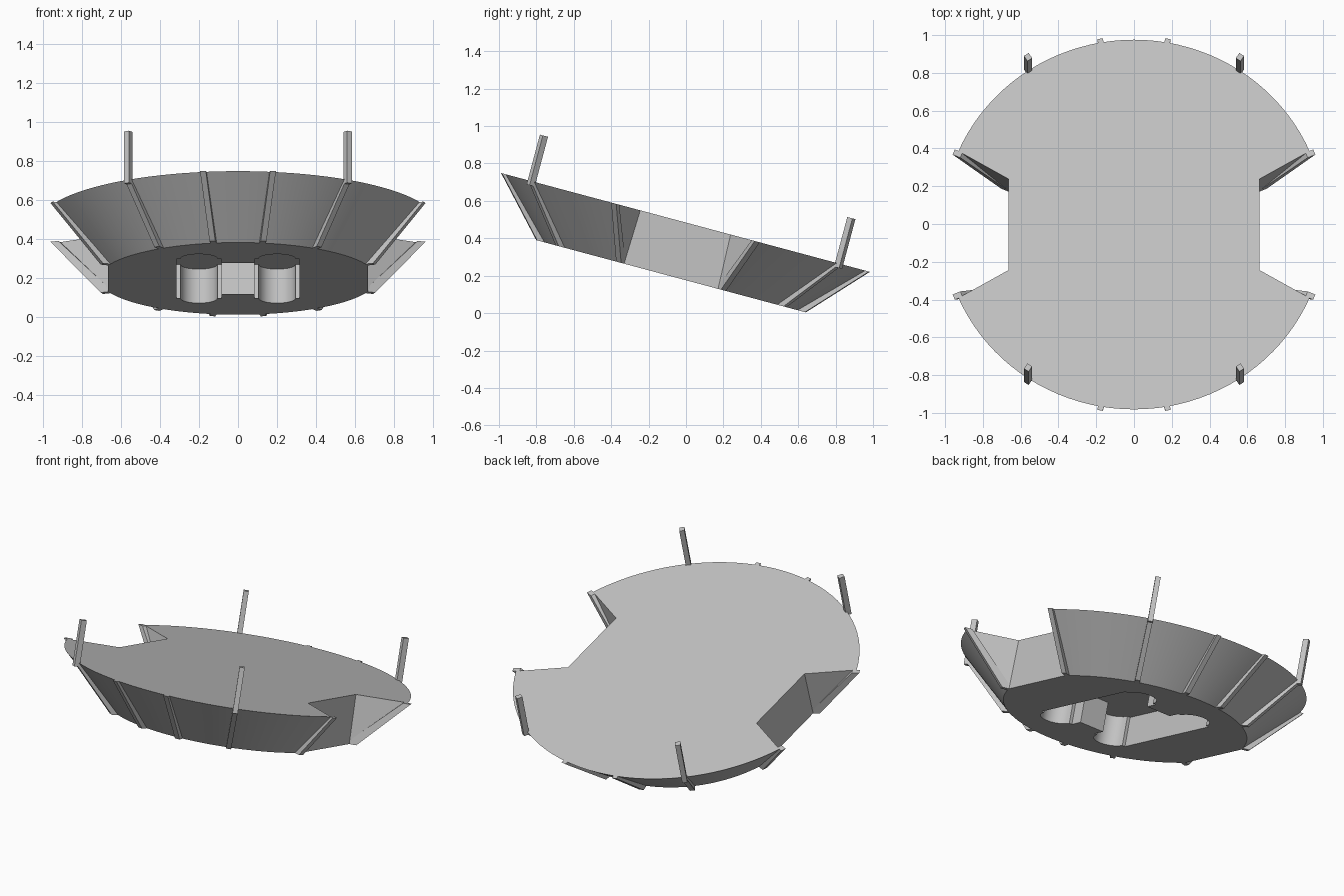
import bpy, bmesh
from math import sin, cos, radians
from mathutils import Matrix, Vector

cube = bpy.data.objects.get("Cube")
if cube:
    bpy.data.objects.remove(cube, do_unlink=True)

# Local frame: underside on z = 0, whole hull tipped up at the front
TILT = Matrix.Translation((0, -0.08, 0.197)) @ Matrix.Rotation(radians(-15), 4, 'X')
DEPTH = 0.298

grey = bpy.data.materials.new("plain_grey")
grey.use_nodes = True
COLOUR = (0.55, 0.55, 0.55, 1)
grey.diffuse_color = COLOUR
grey.node_tree.nodes["Principled BSDF"].inputs["Base Color"].default_value = COLOUR


def loft(name, lower, upper):
    """Closed solid between two matching loops of points."""
    bm = bmesh.new()
    a = [bm.verts.new(p) for p in lower]
    b = [bm.verts.new(p) for p in upper]
    n = len(a)
    for i in range(n):
        j = (i + 1) % n
        bm.faces.new((a[i], a[j], b[j], b[i]))
    bm.faces.new(a[::-1])
    bm.faces.new(b)
    bmesh.ops.remove_doubles(bm, verts=bm.verts, dist=0.0005)
    bmesh.ops.recalc_face_normals(bm, faces=bm.faces)
    mesh = bpy.data.meshes.new(name)
    bm.to_mesh(mesh)
    bm.free()
    mesh.transform(TILT)
    mesh.materials.append(grey)
    obj = bpy.data.objects.new(name, mesh)
    bpy.context.collection.objects.link(obj)
    return obj


def hull_ring(radius, end_angle, notch_y, z, steps=40):
    """Disc outline with a notch on each side."""
    half = []
    for i in range(steps + 1):
        t = radians(end_angle * (1 - 2 * i / steps))
        half.append((radius * sin(t), radius * cos(t)))
    half = [(0.665, notch_y)] + half + [(-0.665, notch_y)]
    return [Vector((x, y, z)) for x, y in half + [(-x, -y) for x, y in half]]


# Hull: flared dish with side notches
hull = loft("hull", hull_ring(0.714, 68.65, 0.26, 0),
            hull_ring(1.013, 66.6, 0.25, DEPTH))

# Recess in the underside: two round-ended bays joined by a bridge
quarter = [(0.085, 0.31), (0.085, 0.39)]
for i in range(11):
    t = radians(180 - 18 * i)
    quarter.append((0.2 + 0.095 * cos(t), 0.39 + 0.095 * sin(t)))
quarter.append((0.315, 0.39))
outline = (quarter + [(x, -y) for x, y in reversed(quarter)]
           + [(-x, -y) for x, y in quarter]
           + [(-x, y) for x, y in reversed(quarter)])
cutter = loft("recess_cutter", [(x, y, -0.1) for x, y in outline],
              [(x, y, 0.18) for x, y in outline])
cutter.hide_render = True
cut = hull.modifiers.new("recess", 'BOOLEAN')
cut.operation = 'DIFFERENCE'
cut.solver = 'EXACT'
cut.object = cutter
bpy.context.view_layer.objects.active = hull
hull.select_set(True)
bpy.ops.object.modifier_apply(modifier=cut.name)
bpy.data.objects.remove(cutter, do_unlink=True)
bpy.ops.object.shade_smooth_by_angle(angle=radians(20))


def bar(name, angle, low, high):
    """Square bar at a heading; low and high are (inner, outer, z)."""
    t = radians(angle)
    out = Vector((sin(t), cos(t), 0))
    side = Vector((cos(t), -sin(t), 0)) * 0.015

    def loop(inner, outer, z):
        up = Vector((0, 0, z))
        return [out * inner - side + up, out * inner + side + up,
                out * outer + side + up, out * outer - side + up]
    return loft(name, loop(*low), loop(*high))


# Ribs down the wall and upright posts, mirrored front/back and left/right
for end, base in (("back", 0), ("front", 180)):
    for s in (1, -1):
        hand = "left" if (s > 0) == (base == 0) else "right"
        for label, angle in (("inner", 10), ("middle", 33.4), ("outer", 67.4)):
            bar(f"{end}_{hand}_{label}_rib", base + s * angle,
                (0.69, 0.755, 0), (0.99, 1.034, DEPTH))
        bar(f"{end}_{hand}_post", base + s * 33.4,
            (1.002, 1.036, 0.275), (1.002, 1.036, 0.55))
